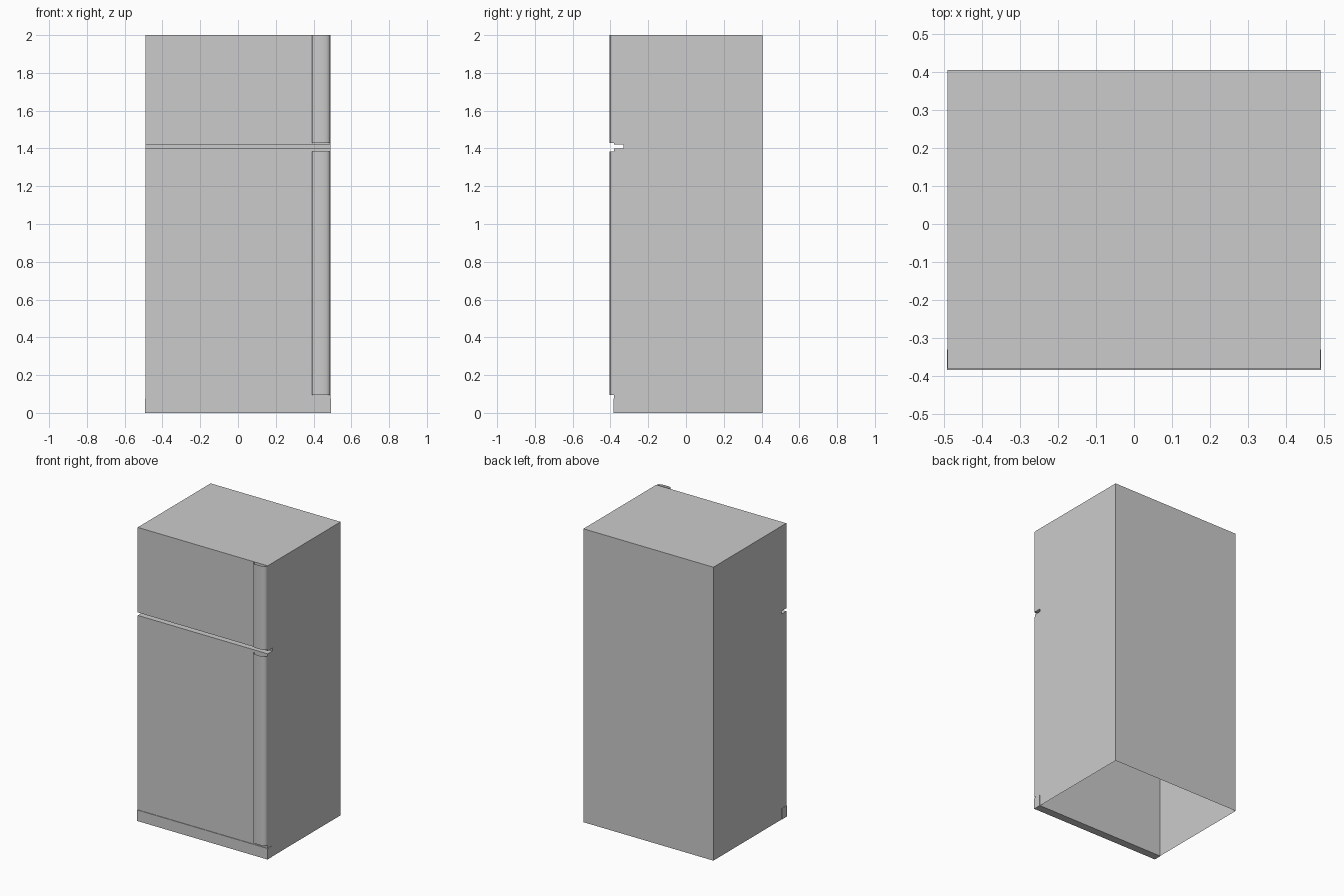
import bpy, bmesh
from math import radians

if "Cube" in bpy.data.objects:
    bpy.data.objects.remove(bpy.data.objects["Cube"])

W = 0.49            # half width
BACK, BODY, DOOR = 0.405, -0.33, -0.38   # depth planes


def finish(name, bm):
    mesh = bpy.data.meshes.new(name)
    bm.to_mesh(mesh)
    bm.free()
    ob = bpy.data.objects.new(name, mesh)
    bpy.context.collection.objects.link(ob)
    return ob


def box(name, hx, y0, y1, z0, z1, open_dir=None):
    """Box between limits; open_dir removes the face pointing that way."""
    bm = bmesh.new()
    bmesh.ops.create_cube(bm, size=1)
    if open_dir:
        bm.normal_update()
        gone = [f for f in bm.faces
                if sum(a * b for a, b in zip(f.normal, open_dir)) > 0.9]
        bmesh.ops.delete(bm, geom=gone, context='FACES')
    for v in bm.verts:
        v.co.x *= 2 * hx
        v.co.y = y1 if v.co.y > 0 else y0
        v.co.z = z1 if v.co.z > 0 else z0
    return finish(name, bm)


def grip(name, z0, z1):
    """Open-ended rounded handle strip swept vertically."""
    profile = [(0.391, DOOR), (0.391, -0.390), (0.394, -0.398),
               (0.402, -0.403), (0.420, -0.405), (0.450, -0.405),
               (0.470, -0.402), (0.481, -0.396), (0.487, -0.388),
               (0.488, DOOR)]
    bm = bmesh.new()
    low = [bm.verts.new((x, y, z0)) for x, y in profile]
    top = [bm.verts.new((x, y, z1)) for x, y in profile]
    for i in range(len(profile) - 1):
        bm.faces.new((low[i], low[i + 1], top[i + 1], top[i]))
    ob = finish(name, bm)
    bpy.ops.object.select_all(action='DESELECT')
    ob.select_set(True)
    bpy.context.view_layer.objects.active = ob
    bpy.ops.object.shade_smooth_by_angle(angle=radians(50))


# Cabinet shell, open underneath
box("cabinet", W, BODY, BACK, 0, 2, (0, 0, -1))

# Doors, open where they meet the cabinet
box("lower_door", W, DOOR, BODY, 0.075, 1.40, (0, 1, 0))
box("upper_door", W, DOOR, BODY, 1.42, 2.0, (0, 1, 0))

# Base plate, slightly proud of the doors
box("kick_plate", W + 0.002, DOOR - 0.004, BODY, 0, 0.075)

# Full-height grips along the right edge
grip("lower_grip", 0.095, 1.385)
grip("upper_grip", 1.43, 2.0)
